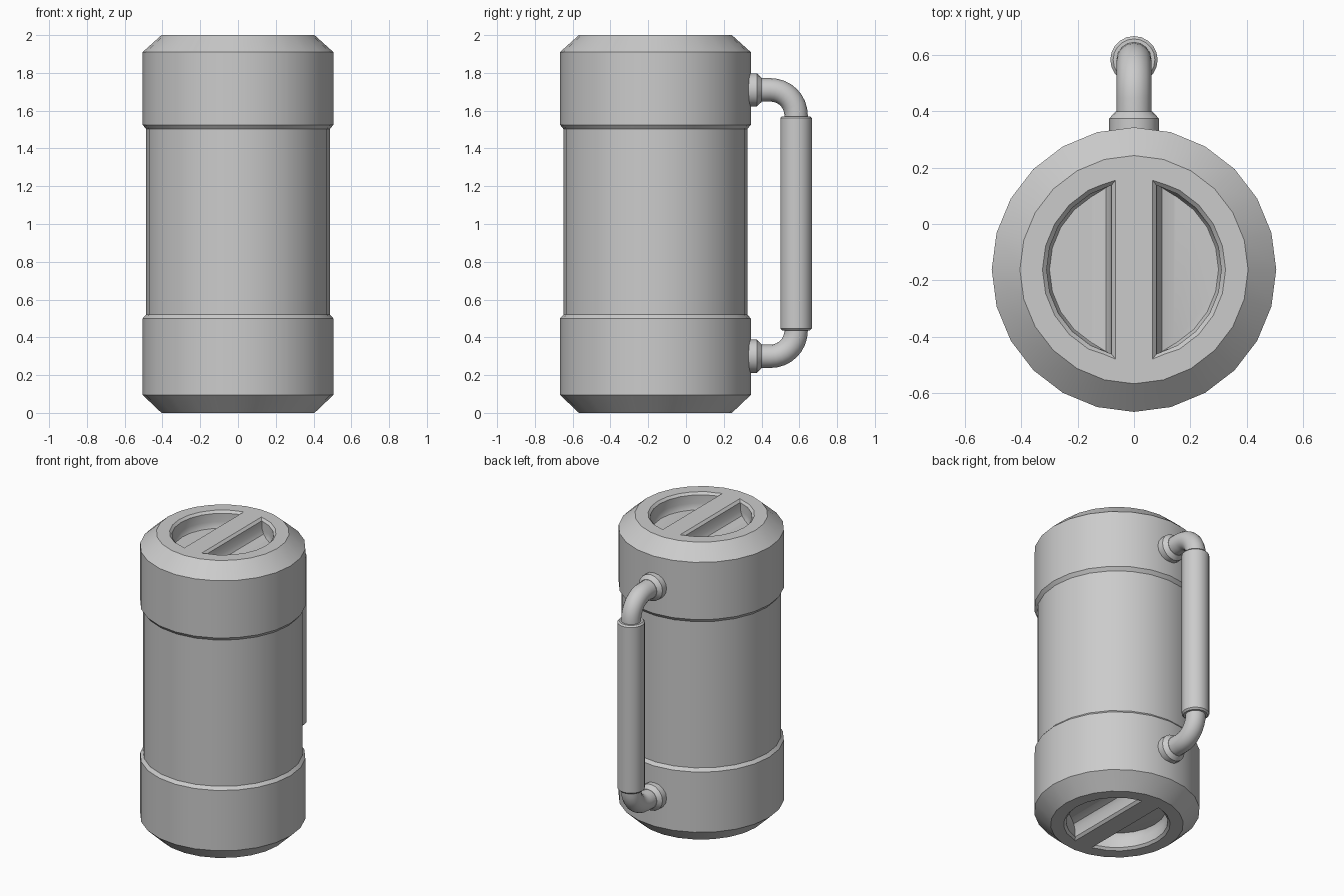
import bpy, bmesh, math
from mathutils import Vector, Matrix

cube = bpy.data.objects.get("Cube")
if cube:
    bpy.data.objects.remove(cube)

AXIS_Y = -0.162   # centre line of the flask
HANDLE_Y = 0.583  # centre line of the grip

grey = bpy.data.materials.new("plain grey")
grey.use_nodes = True
colour = (0.6, 0.6, 0.6, 1)
grey.diffuse_color = colour
grey.node_tree.nodes["Principled BSDF"].inputs["Base Color"].default_value = colour


def loft(name, rings, smooth=35):
    """Closed solid skinned through rings of matching points."""
    bm = bmesh.new()
    loops = [[bm.verts.new(p) for p in ring] for ring in rings]
    n = len(loops[0])
    for a, b in zip(loops, loops[1:]):
        for i in range(n):
            j = (i + 1) % n
            bm.faces.new((a[i], a[j], b[j], b[i]))
    bm.faces.new(loops[0][::-1])
    bm.faces.new(loops[-1])
    bmesh.ops.recalc_face_normals(bm, faces=bm.faces)
    mesh = bpy.data.meshes.new(name)
    bm.to_mesh(mesh)
    bm.free()
    mesh.materials.append(grey)
    obj = bpy.data.objects.new(name, mesh)
    bpy.context.collection.objects.link(obj)
    if smooth:
        shade(obj, smooth)
    return obj


def shade(obj, angle):
    bpy.ops.object.select_all(action='DESELECT')
    obj.select_set(True)
    bpy.context.view_layer.objects.active = obj
    bpy.ops.object.shade_smooth_by_angle(angle=math.radians(angle))


def circle(centre, radius, direction, sides):
    """Ring of points around a direction lying in the YZ plane."""
    side = Vector((1, 0, 0))
    up = Vector(direction).normalized().cross(side)
    steps = [2 * math.pi * i / sides for i in range(sides)]
    return [Vector(centre) + radius * (math.cos(t) * side + math.sin(t) * up) for t in steps]


def half_disc(z, inner, radius):
    """Circle segment on the +x side of a straight edge."""
    end = math.acos(inner / radius)
    angles = [-end] + [math.radians(15 * k) for k in range(-4, 5)] + [end]
    return [Vector((radius * math.cos(t), radius * math.sin(t) + AXIS_Y, z)) for t in angles]


# Flask body with thicker end bands and chamfered ends
profile = [(0.405, 0), (0.505, 0.095), (0.505, 0.5), (0.487, 0.52),
           (0.487, 1.503), (0.505, 1.525), (0.505, 1.91), (0.405, 2)]
body = loft("flask_body", [circle((0, AXIS_Y, z), r, (0, 0, 1), 24) for r, z in profile], 0)

# Finger wells either side of the turning bar, in both ends
well = [(-0.02, 0.045, 0.345), (0.015, 0.08, 0.31), (0.07, 0.085, 0.31),
        (0.095, 0.1, 0.307), (0.11, 0.14, 0.3)]
for end in ("top", "bottom"):
    for side in (1, -1):
        rings = []
        for depth, inner, radius in well:
            z = 2 - depth if end == "top" else depth
            rings.append([Vector((p.x * side, p.y, p.z)) for p in half_disc(z, inner, radius)])
        cutter = loft("well_cutter", rings, 0)
        bpy.context.view_layer.objects.active = body
        mod = body.modifiers.new("well", 'BOOLEAN')
        mod.operation = 'DIFFERENCE'
        mod.solver = 'EXACT'
        mod.object = cutter
        bpy.ops.object.modifier_apply(modifier=mod.name)
        bpy.data.objects.remove(cutter)
shade(body, 35)

# Handle: flanges and bent tubes, top and bottom
BEND = 0.135
for name, z, sign in (("upper", 1.71, -1), ("lower", 0.3, 1)):
    flange = [(0.31, 0.088), (0.375, 0.088), (0.4, 0.064)]
    loft(name + "_flange", [circle((0, y, z), r, (0, 1, 0), 16) for y, r in flange])
    rings = [circle((0, 0.36, z), 0.062, (0, 1, 0), 16)]
    for k in range(9):
        t = math.pi / 2 * k / 8
        centre = (0, HANDLE_Y - BEND + BEND * math.sin(t), z + sign * BEND * (1 - math.cos(t)))
        rings.append(circle(centre, 0.062, (0, math.cos(t), sign * math.sin(t)), 16))
    rings.append([p + Vector((0, 0, sign * 0.06)) for p in rings[-1]])
    loft(name + "_handle_tube", rings)

# Handle grip
grip = [(0.437, 0.074), (0.447, 0.084), (1.56, 0.084), (1.57, 0.074)]
loft("handle_grip", [circle((0, HANDLE_Y, z), r, (0, 0, 1), 20) for z, r in grip])
